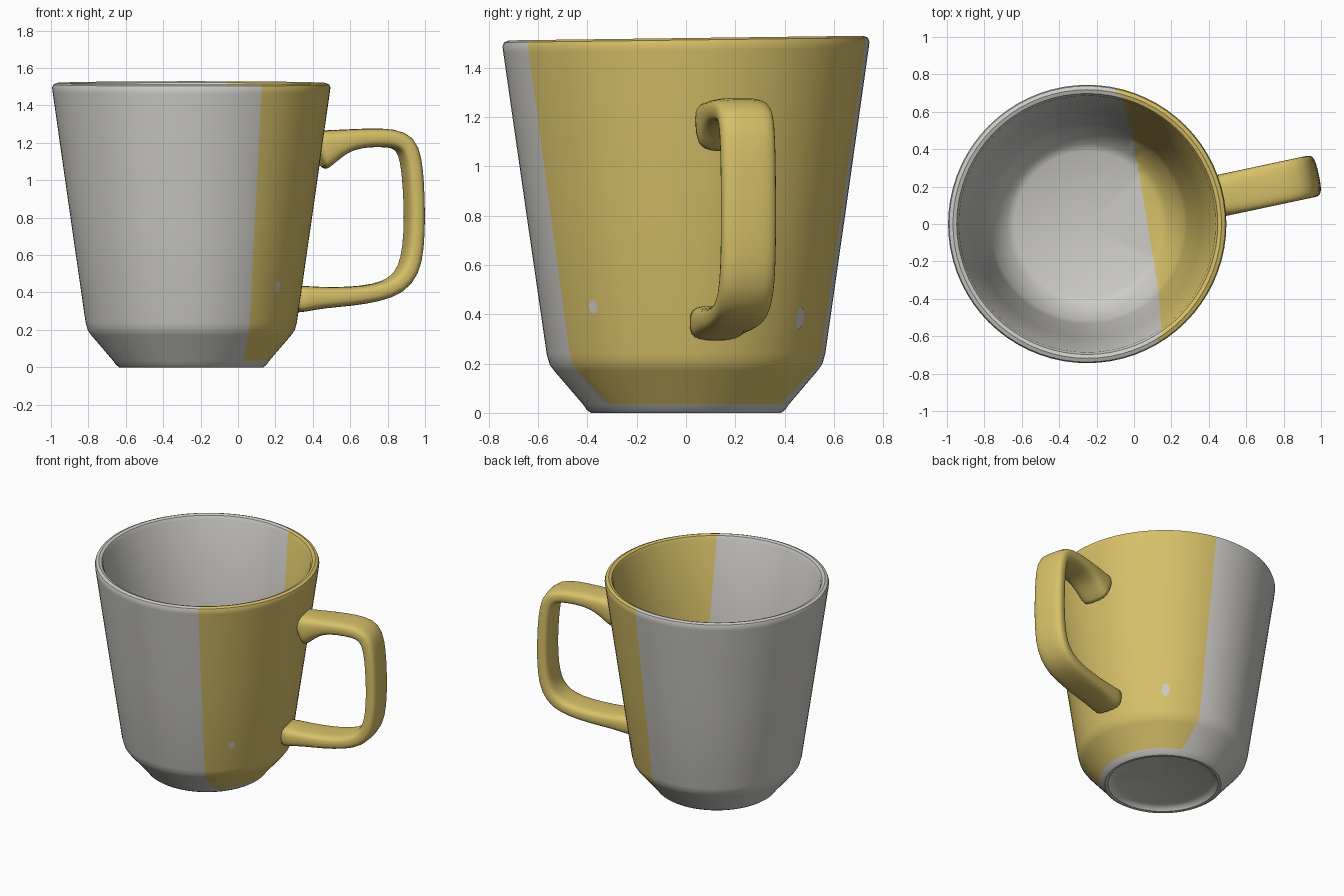
import bpy, bmesh, math
from mathutils import Vector

cube = bpy.data.objects.get("Cube")
if cube:
    bpy.data.objects.remove(cube, do_unlink=True)

AXIS_X = -0.25                    # cup axis
HANDLE_TURN = math.radians(12)    # handle direction
PAINT_TURN = math.radians(9.5)    # direction of the painted side


def material(name, rgb):
    m = bpy.data.materials.new(name)
    m.use_nodes = True
    m.diffuse_color = (*rgb, 1)
    m.node_tree.nodes["Principled BSDF"].inputs["Base Color"].default_value = (*rgb, 1)
    return m


WHITE = material("off_white_glaze", (0.61, 0.60, 0.565))
YELLOW = material("mustard_glaze", (0.68, 0.53, 0.14))


def finish(bm, name, mats, angle=40, turn=0):
    me = bpy.data.meshes.new(name)
    bm.to_mesh(me)
    bm.free()
    ob = bpy.data.objects.new(name, me)
    bpy.context.collection.objects.link(ob)
    for m in mats:
        me.materials.append(m)
    ob.location.x = AXIS_X
    ob.rotation_euler.z = turn
    bpy.ops.object.select_all(action='DESELECT')
    ob.select_set(True)
    bpy.context.view_layer.objects.active = ob
    bpy.ops.object.shade_smooth_by_angle(angle=math.radians(angle))
    return ob


# Cup body: one closed profile (radius, height), spun round the axis
profile = [(0, 0.03), (0.32, 0.03), (0.35, 0.02), (0.365, 0.002), (0.385, 0),
           (0.402, 0.012), (0.418, 0.035), (0.535, 0.172), (0.553, 0.197), (0.565, 0.24),
           (0.65, 0.83), (0.741, 1.47), (0.744, 1.495), (0.738, 1.512), (0.718, 1.52),
           (0.698, 1.513), (0.686, 1.49), (0.61, 0.9), (0.535, 0.32), (0.515, 0.24),
           (0.43, 0.125), (0.39, 0.105), (0, 0.095)]
bm = bmesh.new()
verts = [bm.verts.new((r, 0, z)) for r, z in profile]
edges = [bm.edges.new(pair) for pair in zip(verts, verts[1:])]
bmesh.ops.spin(bm, geom=verts + edges, cent=(0, 0, 0), axis=(0, 0, 1),
               angle=math.tau, steps=72, use_merge=True)
bmesh.ops.remove_doubles(bm, verts=bm.verts[:], dist=0.0005)
bmesh.ops.recalc_face_normals(bm, faces=bm.faces[:])


def is_inner(f):
    c = f.calc_center_median()
    return c.z > 0.05 and f.normal.x * c.x + f.normal.y * c.y < 0


# Paint border: a clean cut outside and another inside
def paint(inner, offset, lean):
    normal = Vector((math.cos(PAINT_TURN), math.sin(PAINT_TURN), lean))
    point = Vector((normal.x, normal.y, 0)) * offset
    bm.normal_update()
    faces = [f for f in bm.faces if is_inner(f) == inner]
    geom = set(faces)
    for f in faces:
        geom.update(f.edges, f.verts)
    bmesh.ops.bisect_plane(bm, geom=list(geom), dist=0.0001, plane_co=point, plane_no=normal)
    bm.normal_update()
    for f in bm.faces:
        c = f.calc_center_median()
        if is_inner(f) == inner and c.z > 0.035:
            f.material_index = int((c - point).dot(normal) > 0)


paint(False, 0.222, -0.03)
paint(True, 0.32, 0.015)

# The rim rises slightly to the back
for v in bm.verts:
    v.co.z += 0.0085 * v.co.y * v.co.z
finish(bm, "cup_body", [WHITE, YELLOW])

# Handle: rounded-rectangle section lofted along (x, z, half thickness)
path = [(0.29, 0.362, 0.075), (0.35, 0.366, 0.068), (0.45, 0.372, 0.055), (0.6, 0.378, 0.05),
        (0.74, 0.397, 0.047), (0.85, 0.436, 0.05), (0.915, 0.52, 0.05), (0.938, 0.64, 0.046),
        (0.945, 0.8, 0.045), (0.938, 0.98, 0.046), (0.926, 1.11, 0.048), (0.895, 1.2, 0.053),
        (0.82, 1.227, 0.05), (0.7, 1.228, 0.048), (0.6, 1.218, 0.054),
        (0.52, 1.195, 0.075), (0.45, 1.166, 0.103), (0.415, 1.155, 0.112)]
centres = [Vector(((x - AXIS_X) / math.cos(HANDLE_TURN), 0, z)) for x, z, _ in path]
SIDES, HALF_WIDTH = 16, 0.114


def soft(t):
    return math.copysign(abs(t) ** 0.6, t)


bm = bmesh.new()
rings = []
for i, c in enumerate(centres):
    along = (centres[min(i + 1, len(path) - 1)] - centres[max(i - 1, 0)]).normalized()
    across = Vector((-along.z, 0, along.x))
    ring = []
    for k in range(SIDES):
        a = math.tau * (k + 0.5) / SIDES
        p = c + across * path[i][2] * 1.04 * soft(math.sin(a))
        p.y = HALF_WIDTH * soft(math.cos(a))
        ring.append(bm.verts.new(p))
    rings.append(ring)
for a, b in zip(rings, rings[1:]):
    for k in range(SIDES):
        n = (k + 1) % SIDES
        bm.faces.new((a[k], a[n], b[n], b[k]))
bm.faces.new(rings[0])
bm.faces.new(rings[-1])
bmesh.ops.recalc_face_normals(bm, faces=bm.faces[:])
handle = finish(bm, "handle", [YELLOW], 60, HANDLE_TURN)
sub = handle.modifiers.new("smooth", 'SUBSURF')
sub.levels = sub.render_levels = 1


# Small bare spots in the paint: thin oval plates lying on the wall
def spot(name, y, z, half_w, half_h):
    r = 0.565 + (z - 0.24) * 0.144
    turn = math.asin(y / r)
    bm = bmesh.new()
    bmesh.ops.create_circle(bm, cap_ends=True, segments=16, radius=1)
    for v in bm.verts:
        w, h = v.co.x * half_w, v.co.y * half_h
        v.co = (math.sqrt(r * r - w * w) + h * 0.144 + 0.003, w, z + h)
    finish(bm, name, [WHITE], 40, turn)


spot("front_bare_spot", -0.375, 0.43, 0.022, 0.028)
spot("back_bare_spot", 0.46, 0.385, 0.026, 0.045)
